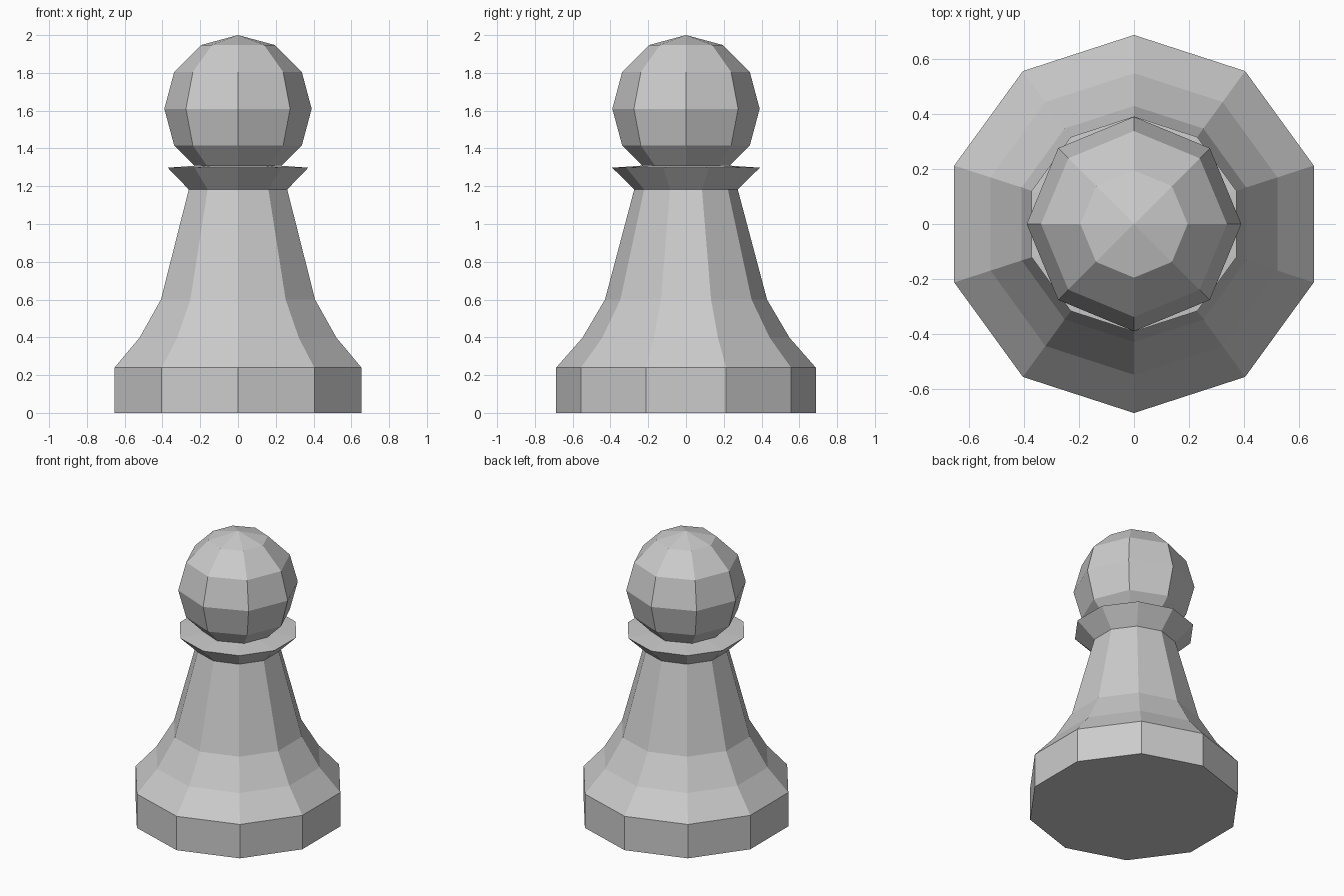
import bpy, bmesh
from math import pi, sin, cos

if "Cube" in bpy.data.objects:
    bpy.data.objects.remove(bpy.data.objects["Cube"])


def lathe(name, profile, sides, start):
    """Revolve (radius, z) points into a closed faceted solid."""
    bm = bmesh.new()
    rings = [[bm.verts.new((r * cos(start + 2 * pi * i / sides),
                            r * sin(start + 2 * pi * i / sides), z))
              for i in range(sides)] for r, z in profile]
    for a, b in zip(rings, rings[1:]):
        for i in range(sides):
            j = (i + 1) % sides
            bm.faces.new((a[i], a[j], b[j], b[i]))
    bm.faces.new(rings[0][::-1])
    bm.faces.new(rings[-1])
    mesh = bpy.data.meshes.new(name)
    bm.to_mesh(mesh)
    bm.free()
    obj = bpy.data.objects.new(name, mesh)
    bpy.context.collection.objects.link(obj)
    return obj


# Ten-sided base, flared stem and collar in one turned profile
lathe("pawn_body", [(0.687, 0), (0.687, 0.24), (0.548, 0.398), (0.429, 0.6),
                    (0.274, 1.183), (0.391, 1.298), (0.22, 1.31)], 10, pi / 2)

# Eight-sided faceted ball sitting in the collar
bpy.ops.mesh.primitive_uv_sphere_add(segments=8, ring_count=6, radius=0.39,
                                     location=(0, 0, 1.61))
bpy.context.object.name = "pawn_head"
